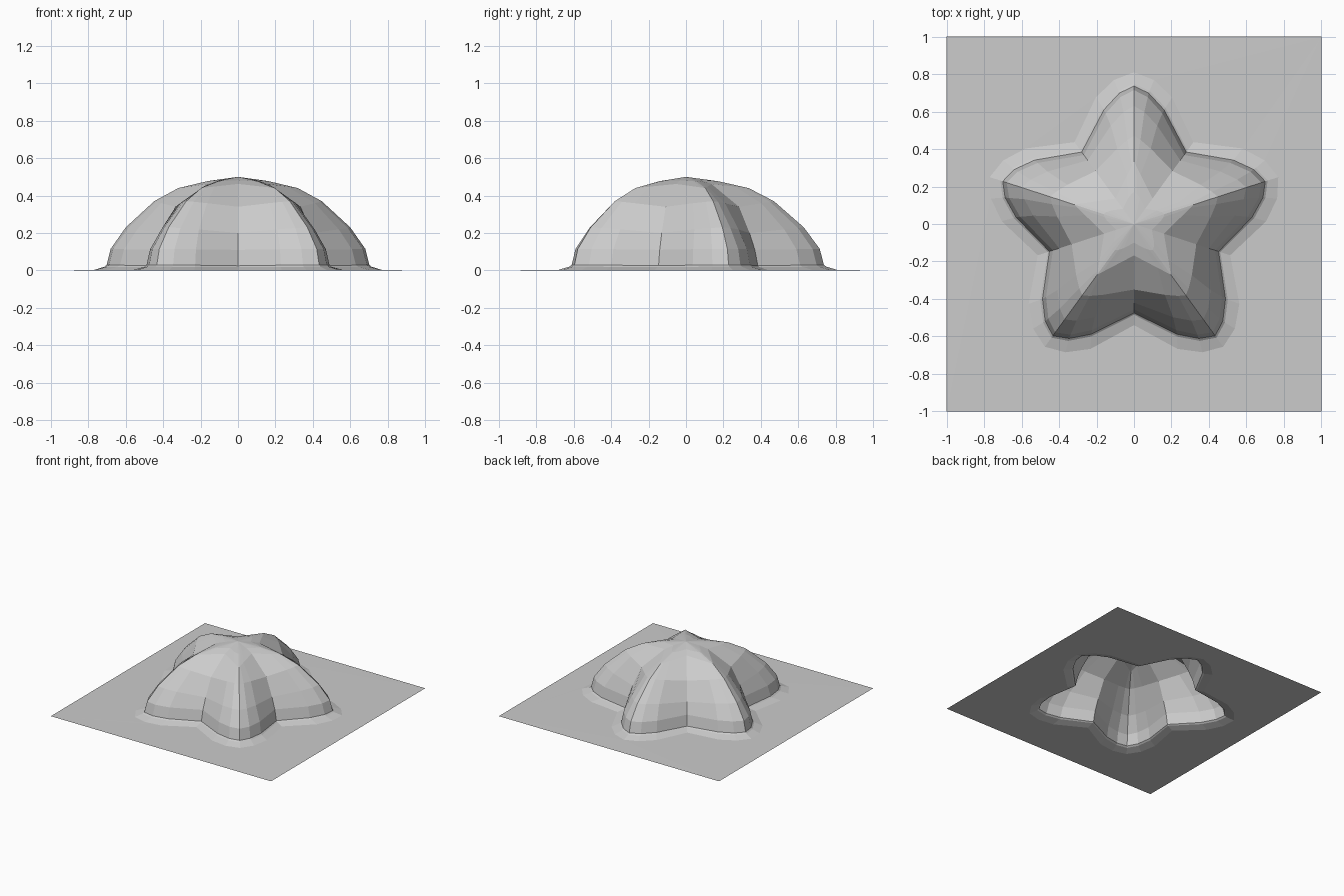
import bpy
import bmesh
from math import radians
from mathutils import Matrix, Vector

cube = bpy.data.objects.get("Cube")
if cube:
    bpy.data.objects.remove(cube, do_unlink=True)

grey = bpy.data.materials.new("plain grey")
grey.use_nodes = True
grey.diffuse_color = (0.6, 0.6, 0.6, 1)
grey.node_tree.nodes["Principled BSDF"].inputs["Base Color"].default_value = grey.diffuse_color

# Star contours: tip radius, tip height, valley radius, valley height, arm bulge
DOME = [
    (0.17, 0.477, 0.10, 0.482, 0.01),
    (0.335, 0.44, 0.168, 0.462, 0.0),
    (0.47, 0.37, 0.35, 0.34, 0.015),
    (0.63, 0.23, 0.42, 0.20, 0.035),
    (0.715, 0.115, 0.455, 0.11, 0.055),
    (0.737, 0.03, 0.475, 0.025, 0.06),
]
SKIRT = [(0.75, 0.02, 0.485, 0.018, 0.065), (0.81, 0.002, 0.54, 0.002, 0.09)]
ARMS = 5


def star_ring(bm, tip_r, tip_z, valley_r, valley_z, bulge):
    """One closed five-armed contour with rounded arm tips."""
    tip = Vector((tip_r, 0, tip_z))
    valley = Matrix.Rotation(radians(36), 3, "Z") @ Vector((valley_r, 0, valley_z))
    half = [tip]
    for t, share in ((0.11, 0.8), (0.36, 1.0)):
        half.append(tip.lerp(valley, t) + Vector((0, bulge * share, 0)))
    mirrored = [Vector((p.x, -p.y, p.z)) for p in reversed(half[1:])]
    arm = mirrored + half + [valley]
    verts = []
    for i in range(ARMS):
        turn = Matrix.Rotation(radians(90 + i * 72), 3, "Z")
        verts += [bm.verts.new(turn @ p) for p in arm]
    return verts


def bridge(bm, inner, outer):
    n = len(inner)
    for i in range(n):
        j = (i + 1) % n
        bm.faces.new((inner[i], outer[i], outer[j], inner[j]))


def finish(bm, name):
    bm.normal_update()
    for face in bm.faces:
        if face.normal.z < 0:
            face.normal_flip()
    mesh = bpy.data.meshes.new(name)
    bm.to_mesh(mesh)
    bm.free()
    mesh.materials.append(grey)
    obj = bpy.data.objects.new(name, mesh)
    bpy.context.collection.objects.link(obj)
    return obj


# Hollow star dome, open underneath
bm = bmesh.new()
rings = [star_ring(bm, *row) for row in DOME]
crown = bm.verts.new((0, 0, 0.5))
count = len(rings[0])
for i in range(count):
    bm.faces.new((crown, rings[0][i], rings[0][(i + 1) % count]))
for inner, outer in zip(rings, rings[1:]):
    bridge(bm, inner, outer)
finish(bm, "star_dome")

# Sloping skirt around the foot of the dome
bm = bmesh.new()
rings = [star_ring(bm, *row) for row in [DOME[-1]] + SKIRT]
for inner, outer in zip(rings, rings[1:]):
    bridge(bm, inner, outer)
finish(bm, "star_skirt")

# Flat square sheet with a star-shaped opening
bm = bmesh.new()
hole = star_ring(bm, *SKIRT[-1])
for v in hole:
    v.co.z = 0
square = [bm.verts.new((x, y, 0)) for x, y in ((-1, -1), (1, -1), (1, 1), (-1, 1))]
edges = []
for loop in (hole, square):
    edges += [bm.edges.new((a, b)) for a, b in zip(loop, loop[1:] + loop[:1])]
bmesh.ops.triangle_fill(bm, edges=edges, use_beauty=True, normal=(0, 0, 1))
for v in hole:
    v.co.z = SKIRT[-1][1]
finish(bm, "base_sheet")
